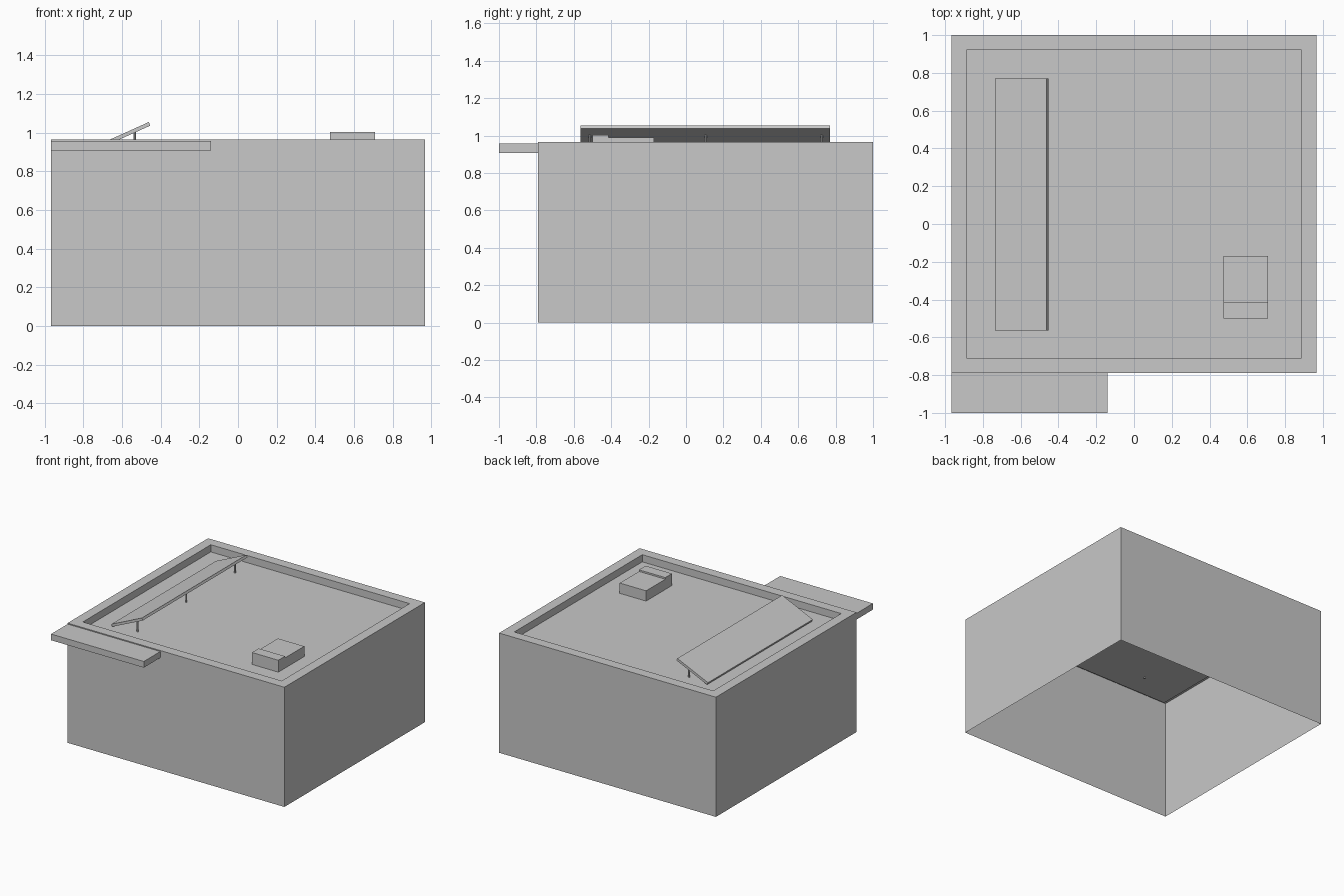
import bpy
import bmesh
from math import atan2, sin, cos
from mathutils import Matrix, Vector

if "Cube" in bpy.data.objects:
    bpy.data.objects.remove(bpy.data.objects["Cube"], do_unlink=True)

# One plain grey for the whole building
GREY = (0.58, 0.58, 0.58, 1.0)
grey = bpy.data.materials.new("plain grey")
grey.use_nodes = True
grey.diffuse_color = GREY
grey.node_tree.nodes["Principled BSDF"].inputs["Base Color"].default_value = GREY

ROOF, RIM = 0.907, 0.965      # roof deck and parapet heights
HALF = 0.967                  # half the building width
FRONT, BACK = -0.79, 1.0


def finish(name, bm):
    mesh = bpy.data.meshes.new(name)
    bm.to_mesh(mesh)
    bm.free()
    mesh.materials.append(grey)
    obj = bpy.data.objects.new(name, mesh)
    bpy.context.collection.objects.link(obj)
    return obj


def box_mesh(lo, hi):
    lo, hi = Vector(lo), Vector(hi)
    bm = bmesh.new()
    place = Matrix.Translation((lo + hi) / 2) @ Matrix.Diagonal((hi - lo).to_4d())
    bmesh.ops.create_cube(bm, size=1, matrix=place)
    return bm


def prism(name, profile, axis, start, end):
    """Extrude a 2D profile along x (points are y, z) or y (points are x, z)."""
    bm = bmesh.new()
    along_x = axis == "x"
    verts = [bm.verts.new((start, u, z) if along_x else (u, start, z)) for u, z in profile]
    face = bm.faces.new(verts)
    out = bmesh.ops.extrude_face_region(bm, geom=[face])["geom"]
    step = Vector((end - start, 0, 0) if along_x else (0, end - start, 0))
    bmesh.ops.translate(bm, verts=[g for g in out if isinstance(g, bmesh.types.BMVert)], vec=step)
    bmesh.ops.recalc_face_normals(bm, faces=bm.faces)
    return finish(name, bm)


# Building shell: open underneath, top inset to a rim, roof deck sunk inside it
bm = box_mesh((-HALF, FRONT, 0), (HALF, BACK, RIM))
bm.normal_update()
bottom = [f for f in bm.faces if f.normal.z < -0.5]
bmesh.ops.delete(bm, geom=bottom, context="FACES")
top = next(f for f in bm.faces if f.normal.z > 0.5)
bmesh.ops.inset_region(bm, faces=[top], thickness=0.08, use_even_offset=True)
deck = bmesh.ops.extrude_discrete_faces(bm, faces=[top])["faces"][0]
bmesh.ops.translate(bm, verts=deck.verts, vec=(0, 0, ROOF - RIM))
finish("building_shell", bm)

# Flat canopy over the right half of the front wall
finish("front_canopy", box_mesh((-HALF, -1.0, ROOF), (-0.14, FRONT, 0.957)))

# Roof unit with a slightly raised front section
prism("roof_unit", [(-0.5, ROOF), (-0.17, ROOF), (-0.17, 0.99), (-0.415, 0.99),
                    (-0.415, 1.003), (-0.5, 1.003)], "x", 0.475, 0.71)

# Tilted roof panel
low, high = Vector((-0.735, 0.932)), Vector((-0.462, 1.055))
tilt = atan2(high.y - low.y, high.x - low.x)
drop = Vector((sin(tilt), -cos(tilt))) * 0.02
prism("tilted_panel", [low, high, high + drop, low + drop], "y", -0.565, 0.77)

# Thin posts holding up the panel
for i, y in enumerate((-0.515, 0.105, 0.725)):
    bm = bmesh.new()
    bmesh.ops.create_cone(bm, cap_ends=True, segments=8, radius1=0.007, radius2=0.007,
                          depth=0.105, matrix=Matrix.Translation((-0.535, y, 0.951)))
    finish(f"panel_post_{i + 1}", bm)
